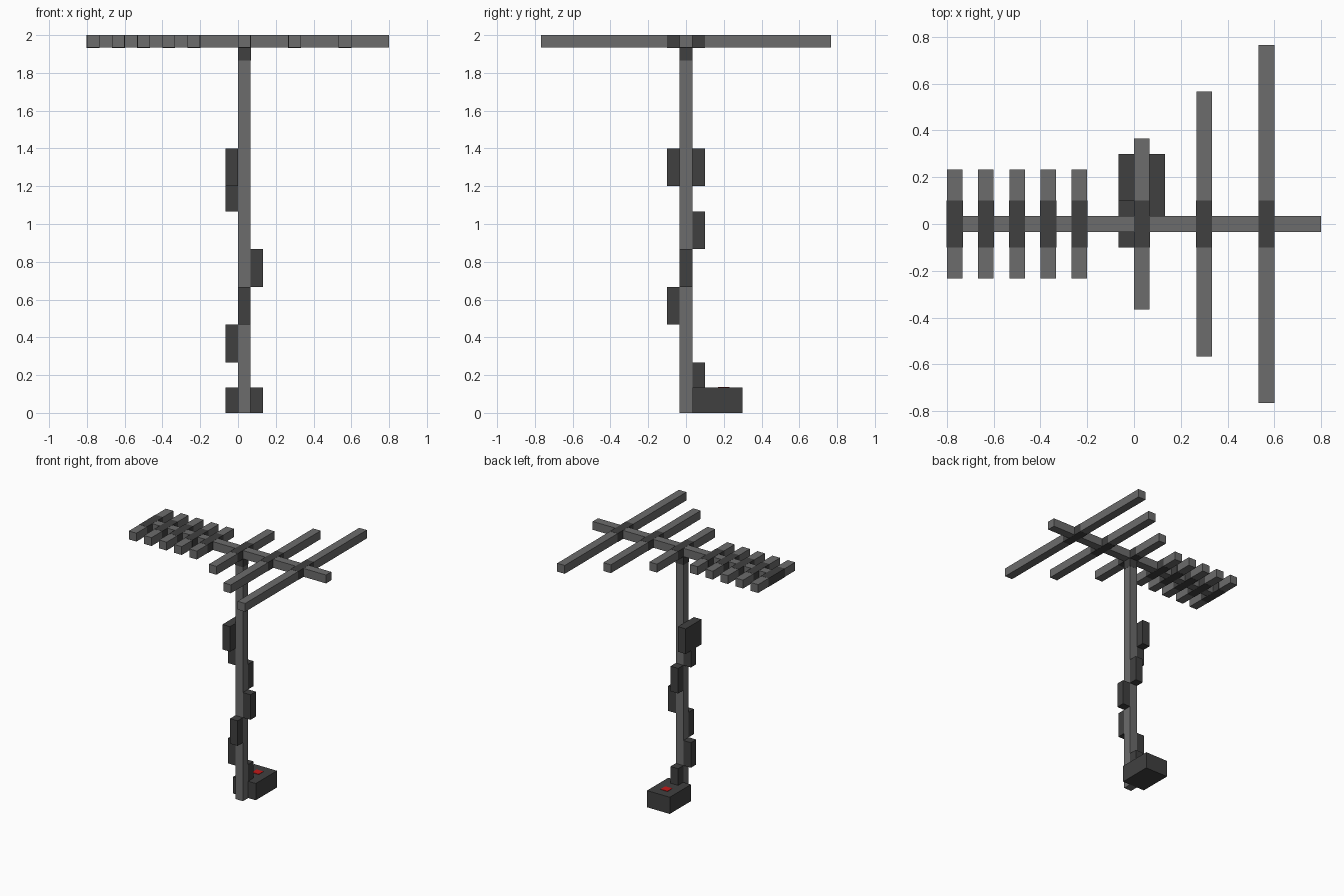
import bpy
import bmesh

if "Cube" in bpy.data.objects:
    bpy.data.objects.remove(bpy.data.objects["Cube"], do_unlink=True)

U = 1 / 15          # thickness of every bar
H = U / 2
SKIN = 0.001        # how far joint sleeves stand proud of the bars


def make_material(name, rgb):
    mat = bpy.data.materials.new(name)
    mat.use_nodes = True
    color = (*rgb, 1.0)
    mat.diffuse_color = color
    mat.node_tree.nodes["Principled BSDF"].inputs["Base Color"].default_value = color
    return mat


GREY = make_material("mid grey metal", (0.15, 0.15, 0.15))
DARK = make_material("dark grey plastic", (0.051, 0.051, 0.051))
RED = make_material("red button", (0.55, 0.01, 0.01))


def box(name, lo, hi, mat, grow=0.0):
    """Axis-aligned box between two corners."""
    bm = bmesh.new()
    bmesh.ops.create_cube(bm, size=1.0)
    for v in bm.verts:
        v.co = [(hi[i] + grow) if v.co[i] > 0 else (lo[i] - grow) for i in range(3)]
    mesh = bpy.data.meshes.new(name)
    bm.to_mesh(mesh)
    bm.free()
    mesh.materials.append(mat)
    obj = bpy.data.objects.new(name, mesh)
    bpy.context.collection.objects.link(obj)
    return obj


# Mast, its dark top joint and the boom across it
TOP, UNDER = 2.0, 2.0 - U
box("mast", (0, -H, 0), (U, H, UNDER), GREY)
box("mast_top_joint", (0, -H, UNDER - U), (U, H, UNDER), DARK, SKIN)
box("boom", (-0.8, -H, UNDER), (0.8, H, TOP), GREY)

# Cross elements: (centre x, half length), each with a dark middle sleeve
elements = [(-0.8 + H + i * 2 * U, 3.5 * U) for i in range(5)]
elements += [(H, 5.5 * U), (4.5 * U, 8.5 * U), (8.5 * U, 11.5 * U)]
for i, (x, half) in enumerate(elements, 1):
    box(f"element_{i}", (x - H, -half, UNDER), (x + H, half, TOP), GREY)
    box(f"element_sleeve_{i}", (x - H, -0.1, UNDER), (x + H, 0.1, TOP), DARK, SKIN)

# Cable winding down around the mast: side of the mast, bottom, top
sides = {
    "left": ((U, -H), (2 * U, H)),
    "right": ((-U, -H), (0, H)),
    "front": ((0, -0.1), (U, -H)),
    "back": ((0, H), (U, 0.1)),
}
cable = [("right", 16, 18), ("back", 13, 16), ("left", 10, 13),
         ("front", 7, 10), ("right", 4, 7), ("back", 1, 4)]
for i, (side, z0, z1) in enumerate(cable, 1):
    (x0, y0), (x1, y1) = sides[side]
    box(f"cable_{i}", (x0, y0, z0 * U), (x1, y1, z1 * U), DARK)

# Upper junction box on the mast
box("junction_box", (-U, -0.1, 1.2), (0, 0.1, 1.4), DARK)

# Control box behind the mast foot, with a red button on top
box("control_box", (-U, H, 0), (2 * U, 0.3, 2 * U), DARK)
box("button", (0.003, 0.17, 2 * U), (U - 0.003, 0.23, 2 * U + 0.003), RED)
